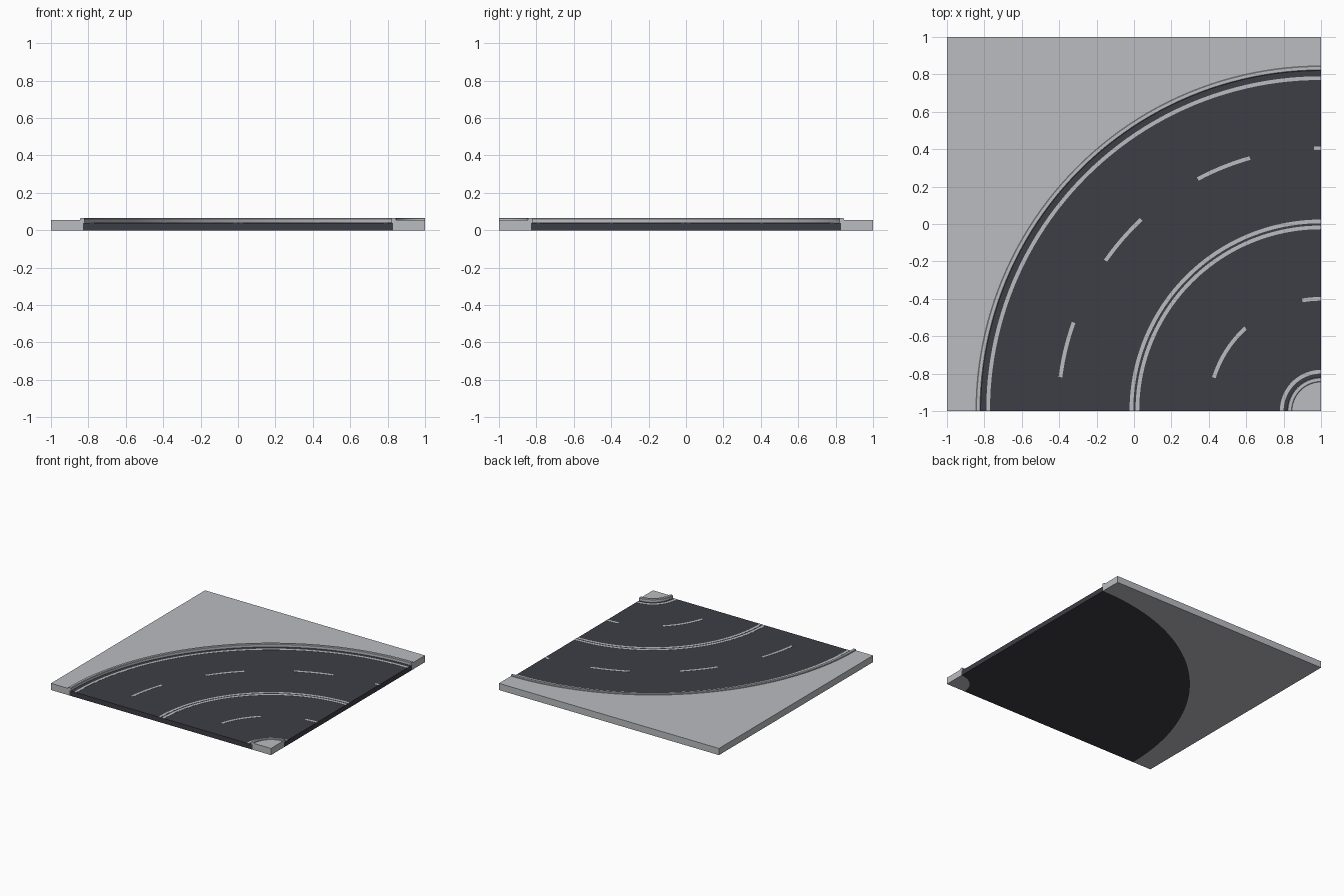
import bpy, bmesh, math

if "Cube" in bpy.data.objects:
    bpy.data.objects.remove(bpy.data.objects["Cube"])

CX, CY = 1.0, -1.0      # centre of the bend
ROAD_Z, WALK_Z, CURB_Z = 0.04, 0.055, 0.065
R_IN, R_OUT = 0.17, 1.83
SEG = 48


def material(name, rgb):
    m = bpy.data.materials.new(name)
    m.diffuse_color = (*rgb, 1)
    m.use_nodes = True
    m.node_tree.nodes["Principled BSDF"].inputs["Base Color"].default_value = m.diffuse_color
    return m


GREY = material("concrete grey", (0.49, 0.505, 0.53))
DARK = material("asphalt dark", (0.048, 0.047, 0.061))


def polar(r, deg):
    """Angle runs from -x (0) round to +y (90)."""
    a = math.radians(deg)
    return CX - r * math.cos(a), CY + r * math.sin(a)


def finish(name, bm, mat):
    bmesh.ops.recalc_face_normals(bm, faces=bm.faces)
    me = bpy.data.meshes.new(name)
    bm.to_mesh(me)
    bm.free()
    me.materials.append(mat)
    ob = bpy.data.objects.new(name, me)
    bpy.context.collection.objects.link(ob)
    bpy.ops.object.select_all(action='DESELECT')
    ob.select_set(True)
    bpy.context.view_layer.objects.active = ob
    bpy.ops.object.shade_smooth_by_angle(angle=math.radians(30))
    return ob


def sweep(name, profile, mat, a0=0, a1=90):
    """Sweep a closed (radius, z) profile round the bend, with end caps."""
    bm = bmesh.new()
    n = max(2, round(SEG * (a1 - a0) / 90))
    rings = []
    for i in range(n + 1):
        a = a0 + (a1 - a0) * i / n
        rings.append([bm.verts.new((*polar(r, a), z)) for r, z in profile])
    k = len(profile)
    for p, q in zip(rings, rings[1:]):
        for j in range(k):
            bm.faces.new((p[j], p[(j + 1) % k], q[(j + 1) % k], q[j]))
    bm.faces.new(rings[0])
    bm.faces.new(rings[-1])
    return finish(name, bm, mat)


def band(name, r0, r1, z0, z1, mat, a0=0, a1=90):
    return sweep(name, [(r0, z0), (r1, z0), (r1, z1), (r0, z1)], mat, a0, a1)


def prism(name, pts, z, mat):
    bm = bmesh.new()
    f = bm.faces.new([bm.verts.new((x, y, 0)) for x, y in pts])
    top = bmesh.ops.extrude_face_region(bm, geom=[f])["geom"]
    bmesh.ops.translate(bm, vec=(0, 0, z),
                        verts=[v for v in top if isinstance(v, bmesh.types.BMVert)])
    return finish(name, bm, mat)


def arc(r):
    return [polar(r, 90 * i / SEG) for i in range(SEG + 1)]


# Road slab
band("road", R_IN, R_OUT, 0, ROAD_Z, DARK)

# Pavements: large outer corner and small inner corner
prism("outer_pavement", arc(R_OUT) + [(1, 1), (-1, 1), (-1, -1)], WALK_Z, GREY)
prism("inner_pavement", arc(R_IN) + [(CX, CY)], WALK_Z, GREY)

# Raised curbs, overhanging the road edge slightly
for name, r, s in (("outer_curb", R_OUT, 1), ("inner_curb", R_IN, -1)):
    shape = [(-0.01, ROAD_Z), (0, ROAD_Z), (0, WALK_Z), (0.015, WALK_Z),
             (0.015, 0.062), (0.012, CURB_Z), (-0.006, CURB_Z), (-0.01, 0.061)]
    sweep(name, [(r + s * d, z) for d, z in shape], GREY)

# Solid painted lines
MARK_Z = ROAD_Z + 0.001
for name, r in (("outer_edge_line", 1.78), ("inner_edge_line", 0.21),
                ("centre_line_outer", 1.014), ("centre_line_inner", 0.982)):
    band(name, r - 0.01, r + 0.01, ROAD_Z, MARK_Z, GREY)

# Dashed lane lines
for lane, r, spans in (
        ("outer", 1.405, ((7.4, 19.7), (34.9, 46.8), (62, 74.3), (88.5, 90))),
        ("inner", 0.6, ((17.3, 47.7), (80.4, 90)))):
    for i, (a0, a1) in enumerate(spans):
        band(f"{lane}_lane_dash_{i + 1}", r - 0.01, r + 0.01,
             ROAD_Z, MARK_Z, GREY, a0, a1)
